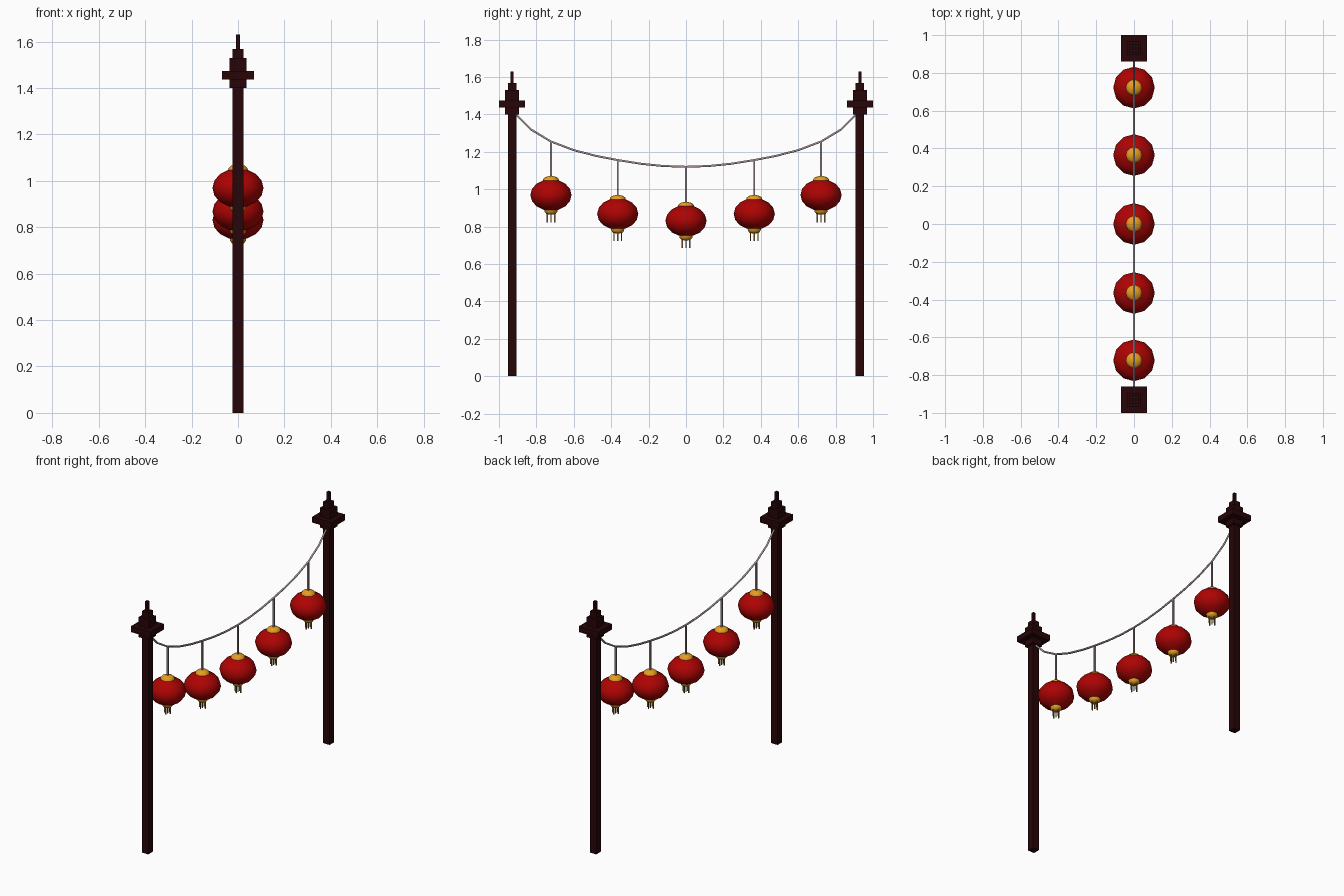
import bpy, bmesh
from math import cos, sin, pi, radians

if "Cube" in bpy.data.objects:
    bpy.data.objects.remove(bpy.data.objects["Cube"], do_unlink=True)


def material(name, rgb):
    m = bpy.data.materials.new(name)
    m.use_nodes = True
    m.diffuse_color = (*rgb, 1)
    m.node_tree.nodes["Principled BSDF"].inputs["Base Color"].default_value = (*rgb, 1)
    return m


WOOD = material("dark wood", (0.02, 0.0015, 0.002))
RED = material("lantern red", (0.42, 0.001, 0.001))
GOLD = material("gold", (0.8, 0.34, 0.015))
CORD = material("grey cord", (0.38, 0.3, 0.31))
TASSEL = material("tassel brown", (0.3, 0.15, 0.03))


def finish(name, bm, mat):
    bmesh.ops.recalc_face_normals(bm, faces=bm.faces)
    mesh = bpy.data.meshes.new(name)
    bm.to_mesh(mesh)
    bm.free()
    mesh.materials.append(mat)
    bpy.context.collection.objects.link(bpy.data.objects.new(name, mesh))


def box(bm, x, y, z0, z1, width):
    """Add a square upright block between two heights."""
    for v in bmesh.ops.create_cube(bm, size=1)["verts"]:
        v.co = (x + v.co.x * width, y + v.co.y * width, z0 + (v.co.z + 0.5) * (z1 - z0))


def revolve(name, profile, mat, y, z, sides=12):
    """Turn a (radius, height) profile into a closed smooth solid."""
    bm = bmesh.new()
    rings = [[bm.verts.new((r * cos(2 * pi * i / sides), y + r * sin(2 * pi * i / sides), z + h))
              for i in range(sides)] for r, h in profile]
    for low, high in zip(rings, rings[1:]):
        for i in range(sides):
            j = (i + 1) % sides
            bm.faces.new((low[i], low[j], high[j], high[i])).smooth = True
    bm.faces.new(rings[0])
    bm.faces.new(rings[-1])
    finish(name, bm, mat)


# Posts with stepped finials
TIERS = [(1.4, 1.53, 0.073), (1.437, 1.474, 0.14), (1.53, 1.568, 0.046), (1.568, 1.63, 0.018)]
for side, y in (("front", -0.93), ("back", 0.93)):
    bm = bmesh.new()
    box(bm, 0, y, 0, 1.4, 0.046)
    finish(side + "_post", bm, WOOD)
    bm = bmesh.new()
    for z0, z1, width in TIERS:
        box(bm, 0, y, z0, z1, width)
    finish(side + "_finial", bm, WOOD)

# Sagging cord between the posts
half = [(0.91, 1.4), (0.83, 1.32), (0.722, 1.255), (0.6, 1.209), (0.48, 1.178),
        (0.365, 1.156), (0.24, 1.136), (0.12, 1.124)]
path = [(-y, z) for y, z in half] + [(0, 1.12)] + half[::-1]
curve = bpy.data.curves.new("cord", "CURVE")
curve.dimensions = "3D"
curve.bevel_depth = 0.006
curve.bevel_resolution = 1
curve.use_fill_caps = True
spline = curve.splines.new("POLY")
spline.points.add(len(path) - 1)
for point, (y, z) in zip(spline.points, path):
    point.co = (0, y, z, 1)
spline.use_smooth = True
curve.materials.append(CORD)
bpy.context.collection.objects.link(bpy.data.objects.new("cord", curve))

# Lanterns: body, caps, hanger and tassels
BODY = [(0.11 * cos(radians(a)), 0.085 * sin(radians(a))) for a in range(-69, 70, 23)]
TOP_CAP = [(0.043, 0.074), (0.041, 0.086), (0.03, 0.096), (0.01, 0.101)]
BOTTOM_CAP = [(0.01, -0.105), (0.025, -0.101), (0.034, -0.09), (0.036, -0.074)]
PLACES = [(-0.722, 0.969, 1.255), (-0.365, 0.868, 1.156), (0, 0.831, 1.12),
          (0.365, 0.868, 1.156), (0.722, 0.969, 1.255)]
for n, (y, z, cord_z) in enumerate(PLACES, 1):
    revolve(f"lantern_body_{n}", BODY, RED, y, z)
    revolve(f"lantern_top_cap_{n}", TOP_CAP, GOLD, y, z)
    revolve(f"lantern_bottom_cap_{n}", BOTTOM_CAP, GOLD, y, z)
    bm = bmesh.new()
    box(bm, 0, y, z + 0.09, cord_z, 0.01)
    finish(f"lantern_hanger_{n}", bm, CORD)
    bm = bmesh.new()
    for dx, dy in ((0, 0), (1, 0), (-1, 0), (0, 1), (0, -1)):
        box(bm, dx * 0.02, y + dy * 0.02, z - 0.146, z - 0.09, 0.006)
    finish(f"lantern_tassels_{n}", bm, TASSEL)
